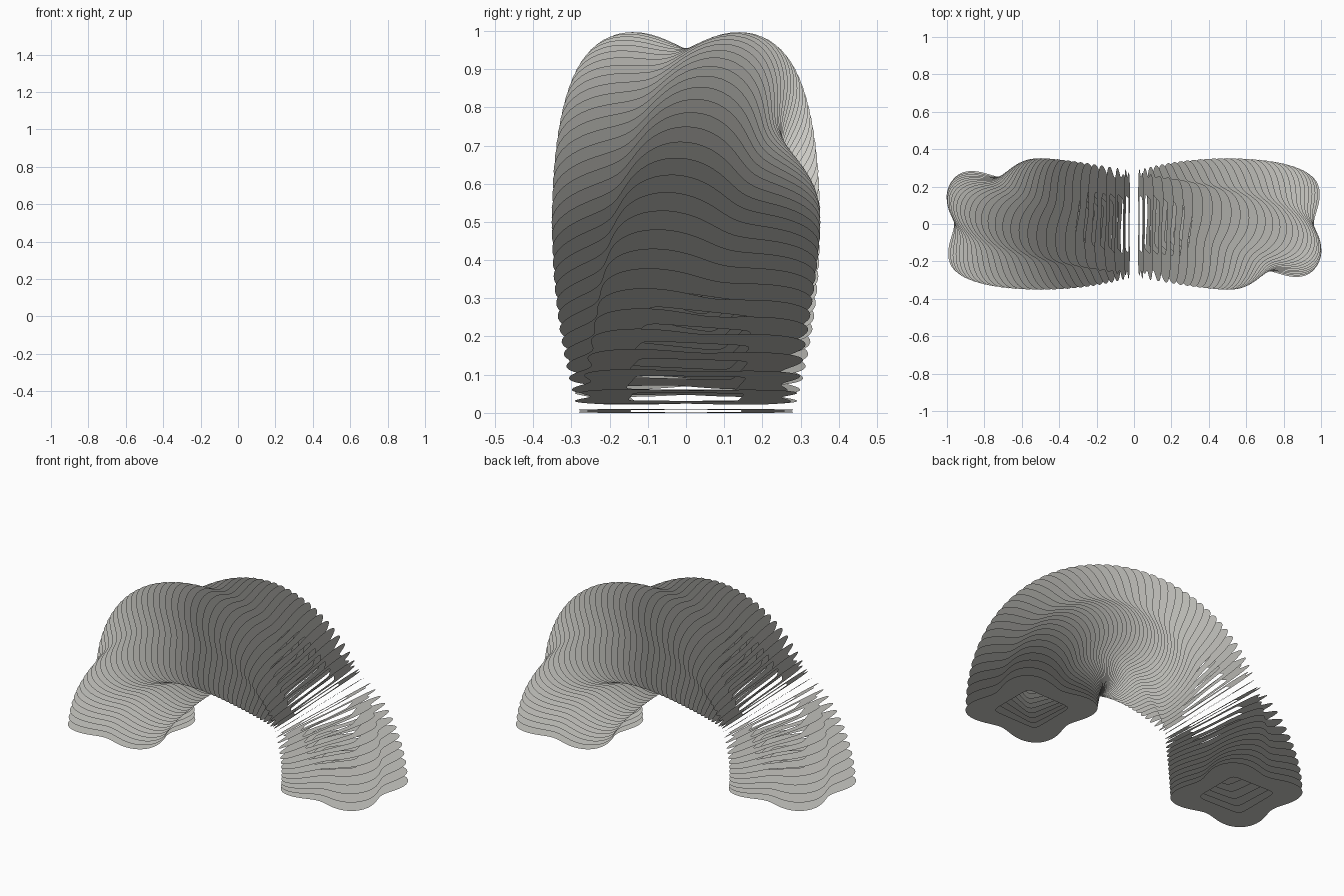
import bpy, bmesh, math
from mathutils import Vector

if "Cube" in bpy.data.objects:
    bpy.data.objects.remove(bpy.data.objects["Cube"])

RINGS, SEG = 61, 96          # thin frames along the arch, points per outline
ARCH_R = 0.71                # radius of the arch centre line
START, END = math.radians(1), math.radians(179)

mat = bpy.data.materials.new("pale warm grey")
mat.diffuse_color = (0.6, 0.595, 0.56, 1)
mat.use_nodes = True
mat.node_tree.nodes["Principled BSDF"].inputs["Base Color"].default_value = mat.diffuse_color


def outer_radius(a):
    # soft square with slightly hollow sides
    return 0.302 - 0.05 * math.cos(4 * a)


def hole_radius(a):
    # nearly sharp square opening
    return 0.145 / (abs(math.cos(a)) ** 10 + abs(math.sin(a)) ** 10) ** 0.1


def frame_point(theta, twist, a, r):
    # point in the radial plane of the arch at angle theta
    rad = ARCH_R + r * math.cos(a + twist)
    return Vector((rad * math.cos(theta), r * math.sin(a + twist), rad * math.sin(theta)))


# twisting row of flat square frames
bm = bmesh.new()
for i in range(RINGS):
    t = i / (RINGS - 1)
    theta = START + (END - START) * t
    twist = math.pi * t
    angles = [2 * math.pi * k / SEG for k in range(SEG)]
    outer = [bm.verts.new(frame_point(theta, twist, a, outer_radius(a))) for a in angles]
    inner = [bm.verts.new(frame_point(theta, twist, a, hole_radius(a))) for a in angles]
    for k in range(SEG):
        n = (k + 1) % SEG
        bm.faces.new((outer[k], outer[n], inner[n], inner[k]))

# stand the arch on the ground
low = min(v.co.z for v in bm.verts)
bmesh.ops.translate(bm, vec=(0, 0, -low), verts=bm.verts)

mesh = bpy.data.meshes.new("twisted_arch_frames")
bm.to_mesh(mesh)
bm.free()
mesh.materials.append(mat)
bpy.context.collection.objects.link(bpy.data.objects.new("twisted_arch_frames", mesh))
